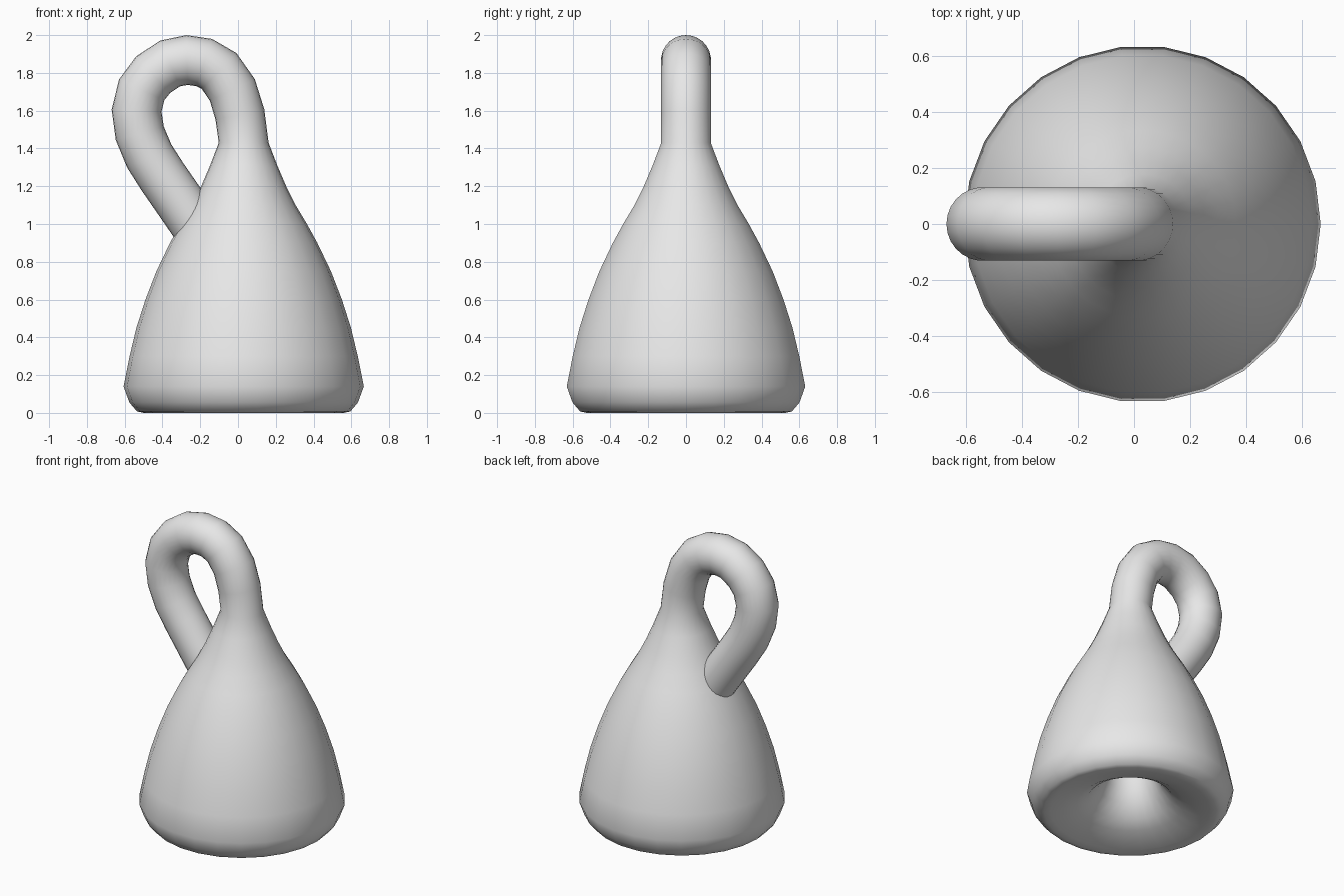
import bpy, bmesh, math
from mathutils import Vector

if "Cube" in bpy.data.objects:
    bpy.data.objects.remove(bpy.data.objects["Cube"])

SIDES = 26
AXIS_X = 0.03
TUBE_R = 0.132

# Underside funnel, (radius, height), from the inner tube down to the rim
FUNNEL = [(0.132, 0.45), (0.14, 0.35), (0.16, 0.25), (0.195, 0.17), (0.26, 0.09),
          (0.33, 0.05), (0.42, 0.02), (0.49, 0.005), (0.53, 0)]

# Bell-shaped body, from the rim up to the neck
BODY = [(0.565, 0.008), (0.605, 0.055), (0.636, 0.14), (0.604, 0.3), (0.568, 0.45),
        (0.52, 0.6), (0.462, 0.75), (0.39, 0.9), (0.335, 1.0), (0.275, 1.1),
        (0.225, 1.2), (0.178, 1.31), (0.132, 1.43)]

# Centre line of the looped neck, (x, z), back down through the wall
LOOP = [(0.01, 1.58), (-0.03, 1.71), (-0.1, 1.81), (-0.18, 1.855), (-0.27, 1.868),
        (-0.36, 1.85), (-0.45, 1.79), (-0.51, 1.71), (-0.537, 1.6), (-0.52, 1.48),
        (-0.47, 1.36), (-0.4, 1.25), (-0.31, 1.12), (-0.2, 0.96), (-0.09, 0.78),
        (0, 0.6), (AXIS_X, 0.45)]


def glass_material():
    mat = bpy.data.materials.new("plain grey")
    mat.use_nodes = True
    colour = (0.8, 0.8, 0.8, 1)
    mat.diffuse_color = colour
    mat.node_tree.nodes["Principled BSDF"].inputs["Base Color"].default_value = colour
    return mat


def ring(bm, centre, axis, radius):
    """Ring of vertices around an axis lying in the xz plane."""
    side = Vector((axis.z, 0, -axis.x))
    depth = Vector((0, 1, 0))
    angles = [math.tau * i / SIDES for i in range(SIDES)]
    return [bm.verts.new(centre + radius * (math.cos(a) * side + math.sin(a) * depth))
            for a in angles]


bm = bmesh.new()
up = Vector((0, 0, 1))

# Funnel and body share one upright axis
rings = [ring(bm, Vector((AXIS_X, 0, z)), up, r) for r, z in FUNNEL + BODY]

# Neck rings turn with the centre line
path = [Vector((AXIS_X, 0, BODY[-1][1]))] + [Vector((x, 0, z)) for x, z in LOOP]
for i in range(1, len(path)):
    if i == len(path) - 1:
        axis = -up
    else:
        axis = (path[i + 1] - path[i - 1]).normalized()
    rings.append(ring(bm, path[i], axis, TUBE_R))

# Skin neighbouring rings
for low, high in zip(rings, rings[1:]):
    for i in range(SIDES):
        j = (i + 1) % SIDES
        bm.faces.new((low[i], low[j], high[j], high[i])).smooth = True

mesh = bpy.data.meshes.new("looped_bottle")
bm.to_mesh(mesh)
bm.free()
mesh.materials.append(glass_material())
bottle = bpy.data.objects.new("looped_bottle", mesh)
bpy.context.collection.objects.link(bottle)
